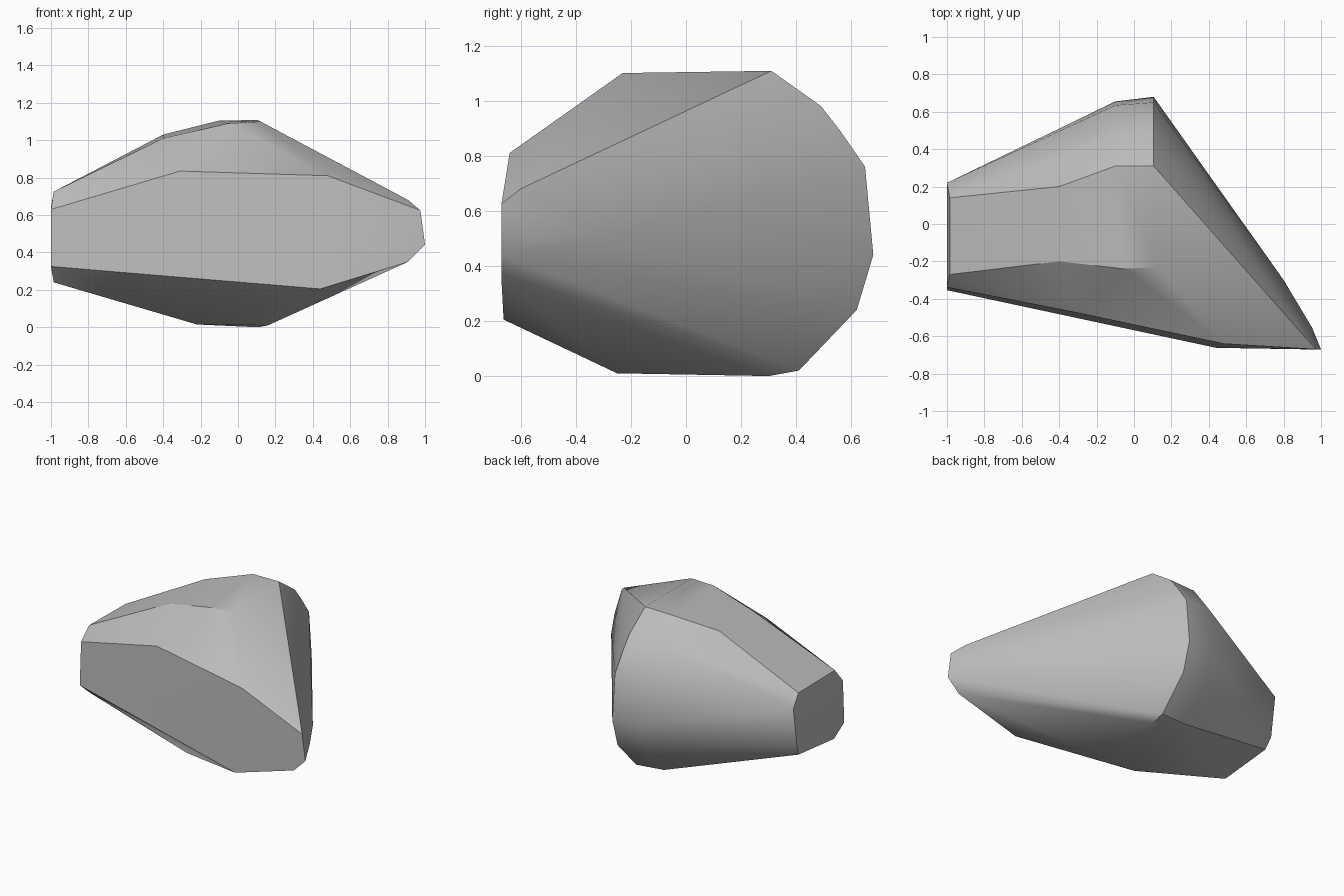
import bpy
import bmesh
import math

cube = bpy.data.objects.get("Cube")
if cube:
    bpy.data.objects.remove(cube)


def make_material(name, color):
    material = bpy.data.materials.new(name)
    material.use_nodes = True
    material.diffuse_color = color
    shader = material.node_tree.nodes["Principled BSDF"]
    shader.inputs["Base Color"].default_value = color
    return material


def side_section(x, outline):
    """Place a (y, z) outline on the plane at x."""
    return [(x, y, z) for y, z in outline]


def front_facet(outline):
    """Place an (x, z) outline on the slanted front, which levels off at the tip."""
    return [(x, max(-.57 - .21 * x + .05 * (z - .2), -.67), z) for x, z in outline]


# Broad split face at the front
points = front_facet([(-1, .63), (-.31, .835), (.48, .81), (.975, .625),
                      (1, .44), (.91, .35), (.44, .205), (-1, .325)])

# Blunt end, with a chamfer above and below
points += side_section(-1, [(.22, .64), (.18, .36)])
points += side_section(-.985, [(-.27, .725), (.14, .72), (.14, .28), (-.26, .24)])

# Two ribs that carry the rounded back
points += side_section(-.1, [(.31, 1.105), (.48, .98), (.635, .77), (.655, .45),
                             (.6, .25), (.39, .03)])
points += side_section(.105, [(.31, 1.108), (.49, .98), (.56, .89), (.65, .76),
                              (.68, .44), (.62, .24), (.41, .02), (.3, 0)])

# Crown, underside and shoulder of the pointed end
points += [(.12, -.23, 1.1), (-.05, -.24, 1.09), (-.4, -.2, 1.01), (-.4, .2, 1.03)]
points += [(-.22, -.26, .015), (.16, -.25, .01)]
points += [(.91, -.6, .68), (.95, -.55, .5), (.8, -.3, .5)]

# Wrap the sections in one convex stone
bm = bmesh.new()
for point in points:
    bm.verts.new(point)
bmesh.ops.convex_hull(bm, input=bm.verts[:])
loose = [vert for vert in bm.verts if not vert.link_faces]
bmesh.ops.delete(bm, geom=loose, context='VERTS')
bmesh.ops.recalc_face_normals(bm, faces=bm.faces[:])

mesh = bpy.data.meshes.new("rock")
bm.to_mesh(mesh)
bm.free()
mesh.materials.append(make_material("stone grey", (.5, .5, .5, 1)))
rock = bpy.data.objects.new("rock", mesh)
bpy.context.collection.objects.link(rock)

# Soft shading with crisp breaks
bpy.context.view_layer.objects.active = rock
rock.select_set(True)
bpy.ops.object.shade_smooth_by_angle(angle=math.radians(30))
